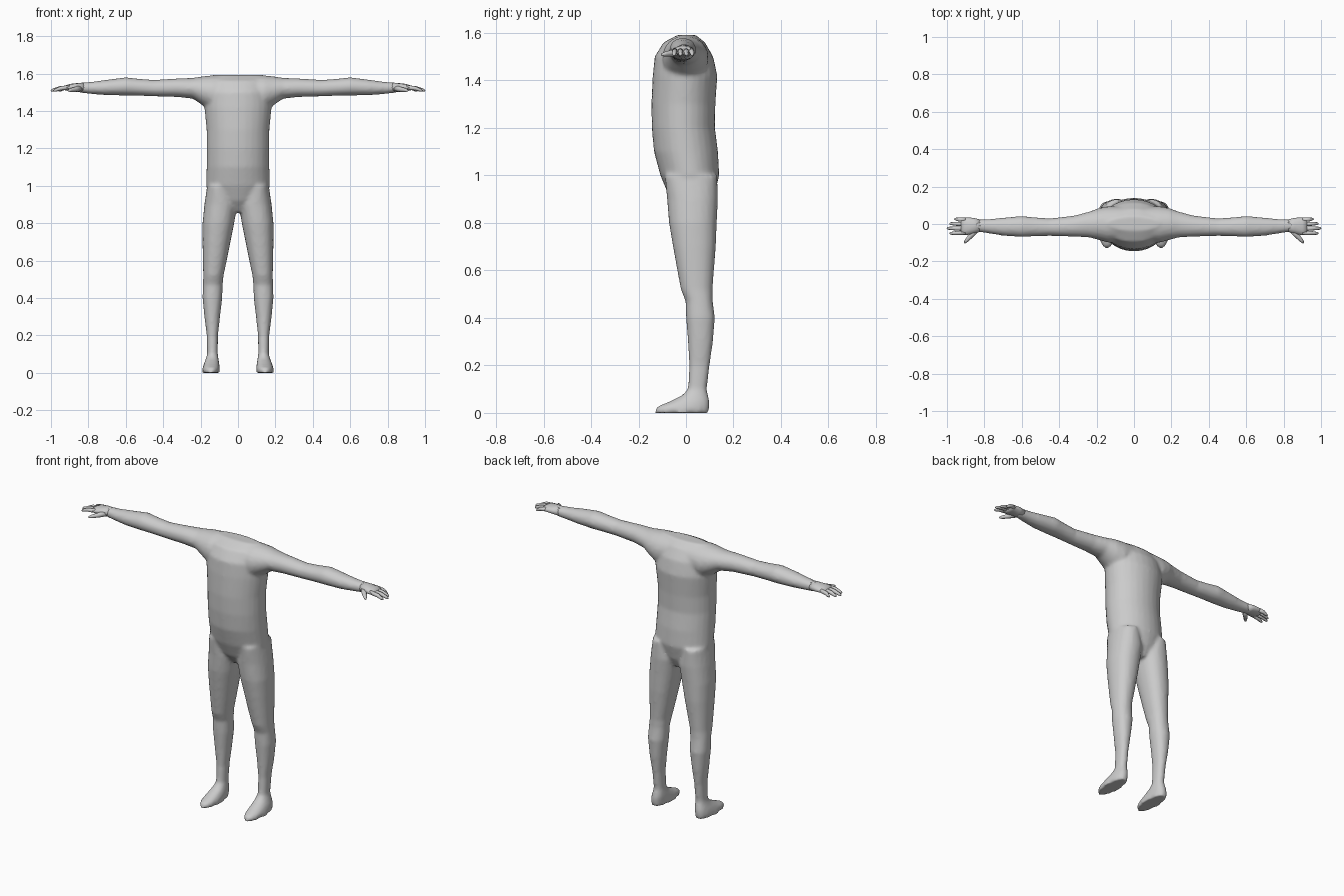
import bpy, bmesh, math
from mathutils import Vector

cube = bpy.data.objects.get("Cube")
if cube:
    bpy.data.objects.remove(cube)

skin = bpy.data.materials.new("plain grey")
skin.use_nodes = True
GREY = (0.6, 0.6, 0.6, 1)
skin.diffuse_color = GREY
skin.node_tree.nodes["Principled BSDF"].inputs["Base Color"].default_value = GREY


def skin_rings(bm, rings):
    """Bridge a list of point rings and cap both ends."""
    rings = [[bm.verts.new(p) for p in ring] for ring in rings]
    n = len(rings[0])
    for a, b in zip(rings, rings[1:]):
        for i in range(n):
            j = (i + 1) % n
            bm.faces.new((a[i], a[j], b[j], b[i]))
    bm.faces.new(rings[0])
    bm.faces.new(rings[-1])


def loft(bm, sections, axis, side=1, sides=20, power=2.0):
    """Sections are (position, low u, high u, low v, high v) along z or x."""
    rings = []
    for pos, u0, u1, v0, v1 in sections:
        ring = []
        for i in range(sides):
            t = 2 * math.pi * i / sides
            c, s = math.cos(t), math.sin(t)
            u = (u0 + u1) / 2 + (u1 - u0) / 2 * math.copysign(abs(c) ** (2 / power), c)
            v = (v0 + v1) / 2 + (v1 - v0) / 2 * math.copysign(abs(s) ** (2 / power), s)
            p = (u, v, pos) if axis == "z" else (pos, u, v)
            ring.append((p[0] * side, p[1], p[2]))
        rings.append(ring)
    skin_rings(bm, rings)


def finger(bm, points, radii, sides=8):
    """Round tube through a few points, kept upright in the y-z plane."""
    rings = []
    for k, p in enumerate(points):
        a, b = points[max(k - 1, 0)], points[min(k + 1, len(points) - 1)]
        d = (Vector(b) - Vector(a)).normalized()
        across = d.cross(Vector((0, 0, 1))).normalized()
        up = across.cross(d)
        rings.append([Vector(p) + radii[k] * (across * math.cos(t) + up * math.sin(t))
                      for t in (2 * math.pi * i / sides for i in range(sides))])
    skin_rings(bm, rings)


def finish(bm, name):
    bmesh.ops.recalc_face_normals(bm, faces=bm.faces)
    for f in bm.faces:
        f.smooth = True
    mesh = bpy.data.meshes.new(name)
    bm.to_mesh(mesh)
    bm.free()
    mesh.materials.append(skin)
    obj = bpy.data.objects.new(name, mesh)
    bpy.context.collection.objects.link(obj)
    return obj


# Torso: height, half width, front, back
torso = [(0.86, 0.05, -0.03, 0.09), (0.92, 0.13, -0.075, 0.12), (1.0, 0.17, -0.108, 0.14),
         (1.1, 0.168, -0.135, 0.135), (1.2, 0.167, -0.144, 0.122), (1.3, 0.168, -0.146, 0.124),
         (1.42, 0.18, -0.14, 0.132), (1.5, 0.175, -0.132, 0.115), (1.56, 0.16, -0.095, 0.08),
         (1.592, 0.14, -0.035, 0.04)]
# Leg and foot: height, inner, outer, front, back
leg = [(1.0, 0.03, 0.165, -0.09, 0.132), (0.9, 0.004, 0.18, -0.08, 0.135),
       (0.8, 0.02, 0.19, -0.072, 0.13), (0.7, 0.04, 0.19, -0.055, 0.126),
       (0.6, 0.06, 0.188, -0.037, 0.118), (0.52, 0.077, 0.186, -0.022, 0.112),
       (0.47, 0.082, 0.188, -0.002, 0.113), (0.4, 0.084, 0.19, 0.0, 0.122),
       (0.3, 0.096, 0.18, 0.008, 0.114), (0.2, 0.107, 0.167, 0.013, 0.1),
       (0.1, 0.108, 0.165, 0.008, 0.088), (0.075, 0.104, 0.172, -0.015, 0.093),
       (0.05, 0.1, 0.182, -0.065, 0.1), (0.025, 0.098, 0.19, -0.125, 0.1),
       (0.0, 0.098, 0.191, -0.134, 0.096)]
# Arm: distance out, front, back, bottom, top
arm = [(0.02, -0.09, 0.09, 1.44, 1.592), (0.14, -0.1, 0.095, 1.4, 1.59),
       (0.19, -0.085, 0.085, 1.43, 1.585), (0.24, -0.072, 0.066, 1.465, 1.577),
       (0.32, -0.068, 0.045, 1.474, 1.574), (0.45, -0.064, 0.03, 1.478, 1.566),
       (0.53, -0.066, 0.036, 1.481, 1.572), (0.6, -0.07, 0.043, 1.482, 1.58),
       (0.7, -0.063, 0.034, 1.484, 1.567), (0.78, -0.05, 0.026, 1.49, 1.556),
       (0.85, -0.04, 0.024, 1.498, 1.551)]

# Body: overlapping lofts fused into one soft skin
bm = bmesh.new()
loft(bm, [(z, -w, w, f, b) for z, w, f, b in torso], "z", sides=28)
for side in (1, -1):
    loft(bm, leg, "z", side, power=2.2)
    loft(bm, arm, "x", side)
body = finish(bm, "body")
fuse = body.modifiers.new("fuse", "REMESH")
fuse.mode = "VOXEL"
fuse.voxel_size = 0.01
fuse.use_smooth_shade = True
soften = body.modifiers.new("soften", "SMOOTH")
soften.factor = 0.5
soften.iterations = 5

# Hands: palm, four fingers and a thumb, mirrored to the right side
palm = [(0.82, -0.041, 0.023, 1.497, 1.552), (0.86, -0.052, 0.033, 1.503, 1.549),
        (0.9, -0.06, 0.035, 1.507, 1.544), (0.925, -0.058, 0.031, 1.51, 1.536)]
bm = bmesh.new()
loft(bm, palm, "x", sides=12)
for root_y, tip_y, tip_x in ((0.022, 0.026, 0.96), (0.0, 0.002, 0.986),
                             (-0.024, -0.023, 1.0), (-0.046, -0.05, 0.986)):
    mid_x = (0.91 + tip_x) / 2
    finger(bm, [(0.9, root_y, 1.526), (mid_x, (root_y + tip_y) / 2, 1.521),
                (tip_x - 0.01, tip_y, 1.511), (tip_x, tip_y, 1.507)],
           (0.012, 0.011, 0.008, 0.004))
finger(bm, [(0.84, -0.025, 1.522), (0.87, -0.06, 1.515), (0.895, -0.088, 1.511),
            (0.907, -0.102, 1.509)], (0.018, 0.014, 0.01, 0.005))
hands = finish(bm, "hands")
hands.modifiers.new("mirror", "MIRROR")
